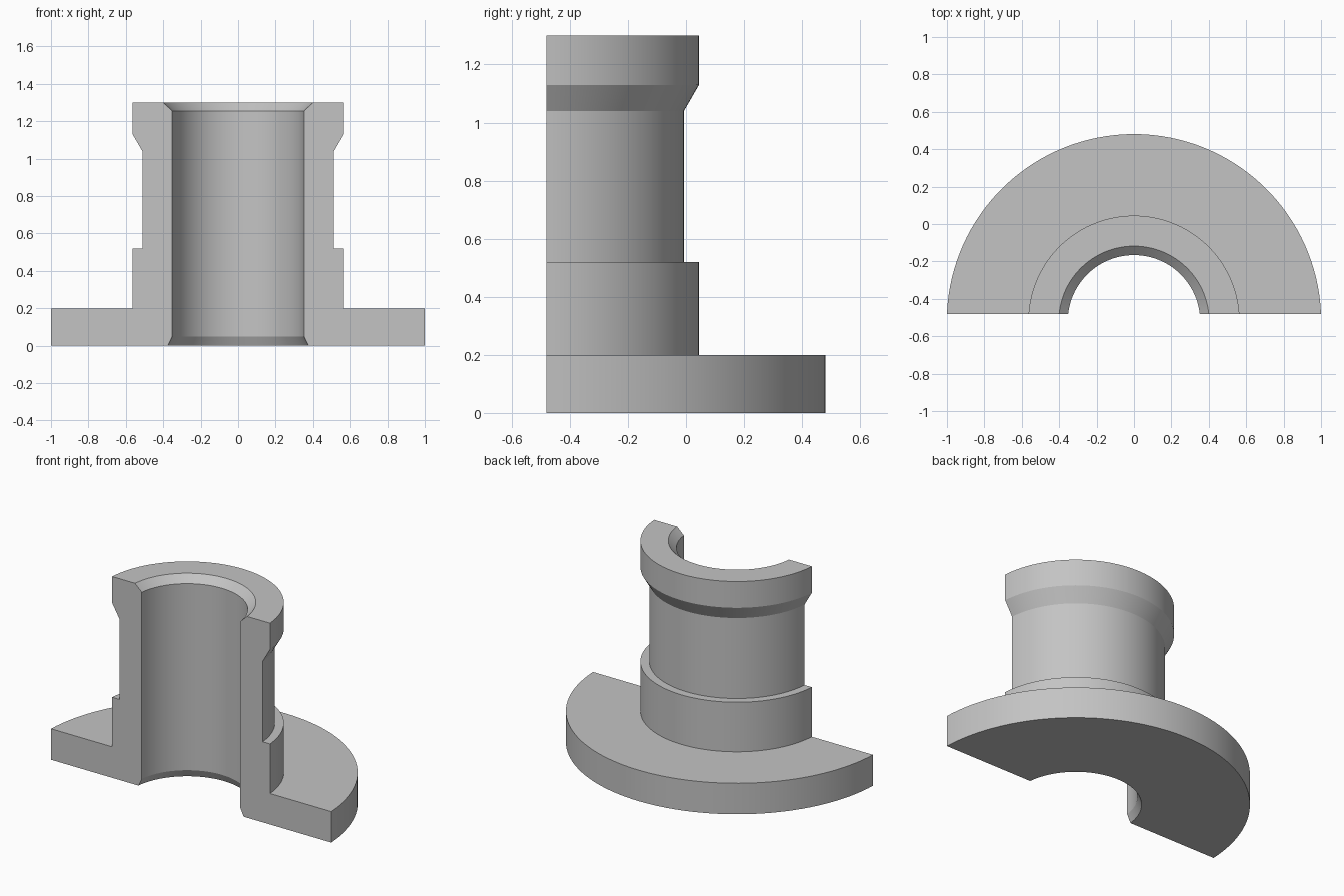
import bpy, bmesh, math

if "Cube" in bpy.data.objects:
    bpy.data.objects.remove(bpy.data.objects["Cube"])

AXIS_Y = -0.52      # axis of revolution
CUT = 0.04          # section plane sits this far behind the front, past the axis
STEPS = 64

# Half section (radius, height): bore, chamfers, lip, neck, hub, flange
PROFILE = [(0.378, 0.0), (1.0008, 0.0), (1.0008, 0.2), (0.565, 0.2),
           (0.565, 0.52), (0.513, 0.52), (0.513, 1.04), (0.565, 1.13),
           (0.565, 1.3), (0.402, 1.3), (0.354, 1.255), (0.354, 0.05)]

grey = bpy.data.materials.new("steel grey")
grey.diffuse_color = (0.55, 0.55, 0.55, 1)
grey.use_nodes = True
grey.node_tree.nodes["Principled BSDF"].inputs["Base Color"].default_value = grey.diffuse_color

# Sweep the section so that both ends land exactly on the flat cut
bm = bmesh.new()
rings = []
for i in range(STEPS + 1):
    ring = []
    for r, z in PROFILE:
        start = math.asin(CUT / r)
        a = start + (math.pi - 2 * start) * i / STEPS
        ring.append(bm.verts.new((r * math.cos(a), AXIS_Y + r * math.sin(a), z)))
    rings.append(ring)
n = len(PROFILE)
for a, b in zip(rings, rings[1:]):
    for j in range(n):
        k = (j + 1) % n
        bm.faces.new((a[j], a[k], b[k], b[j]))

# Flat section faces
bm.faces.new(rings[0])
bm.faces.new(rings[-1])
bmesh.ops.recalc_face_normals(bm, faces=bm.faces)

mesh = bpy.data.meshes.new("flanged_sleeve_half")
bm.to_mesh(mesh)
bm.free()
mesh.materials.append(grey)
sleeve = bpy.data.objects.new("flanged_sleeve_half", mesh)
bpy.context.collection.objects.link(sleeve)

# Smooth walls with sharp edges
bpy.context.view_layer.objects.active = sleeve
sleeve.select_set(True)
bpy.ops.object.shade_smooth_by_angle(angle=math.radians(20))
